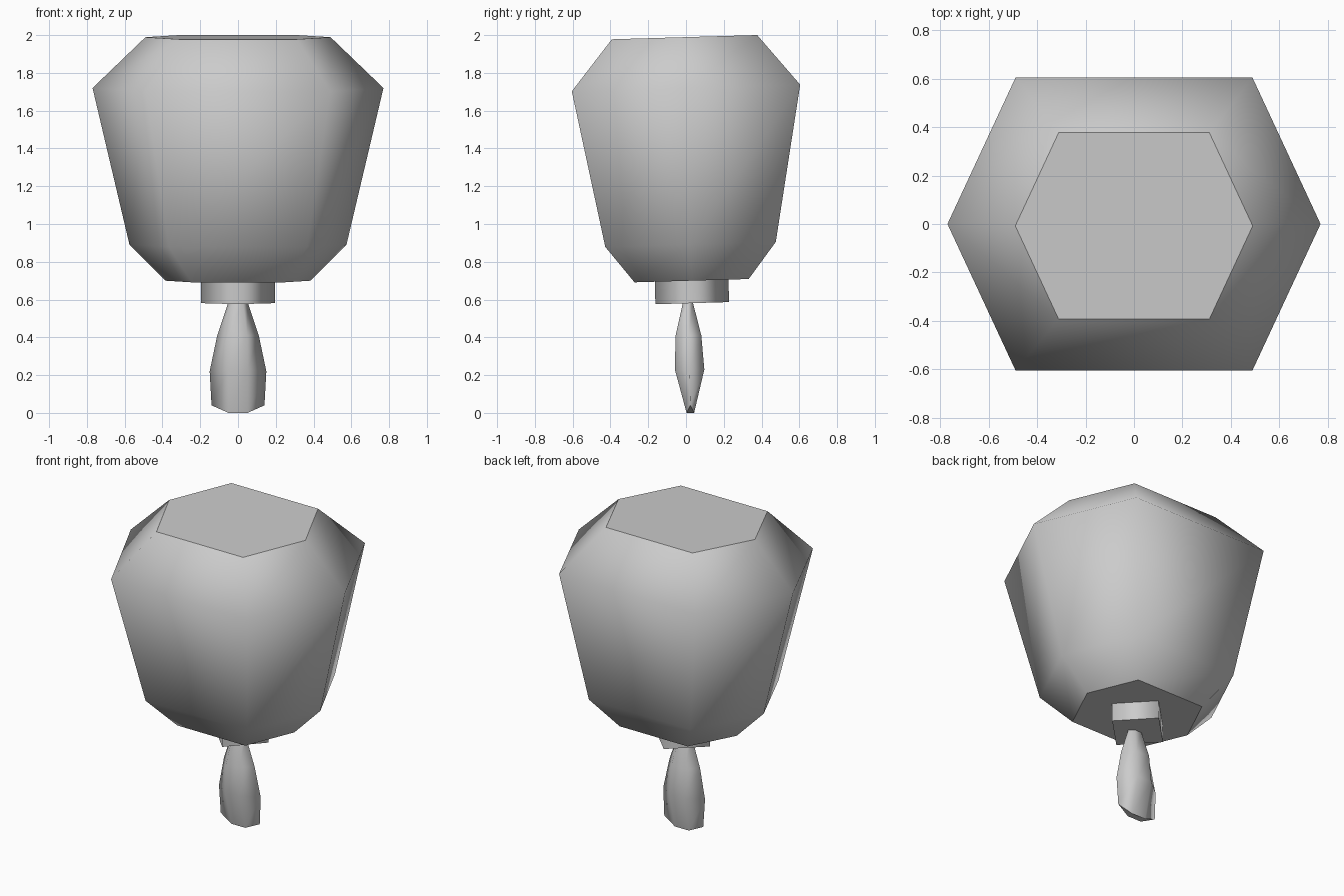
import bpy, bmesh, math
from mathutils import Vector

cube = bpy.data.objects.get("Cube")
if cube:
    bpy.data.objects.remove(cube, do_unlink=True)

# One grey for every part
grey = bpy.data.materials.new("plain_grey")
grey.use_nodes = True
colour = (0.6, 0.6, 0.6, 1.0)
grey.diffuse_color = colour
grey.node_tree.nodes["Principled BSDF"].inputs["Base Color"].default_value = colour


def loft(name, rings):
    """Skin equal-sized rings of points: smooth sides, sharp flat caps."""
    bm = bmesh.new()
    loops = [[bm.verts.new(p) for p in ring] for ring in rings]
    n = len(loops[0])
    for a, b in zip(loops, loops[1:]):
        for i in range(n):
            j = (i + 1) % n
            bm.faces.new((a[i], a[j], b[j], b[i])).smooth = True
    for loop in (loops[0], loops[-1]):
        cap = bm.faces.new(loop)
        for edge in cap.edges:
            edge.smooth = False
    bmesh.ops.recalc_face_normals(bm, faces=bm.faces)
    mesh = bpy.data.meshes.new(name)
    bm.to_mesh(mesh)
    bm.free()
    mesh.materials.append(grey)
    obj = bpy.data.objects.new(name, mesh)
    bpy.context.collection.objects.link(obj)
    return obj


def hexagon(tip, side, depth):
    """Flat six-sided outline with its points on the x axis."""
    return [(tip, 0), (side, depth), (-side, depth),
            (-tip, 0), (-side, -depth), (side, -depth)]


TILT = 0.029  # the body and collar lean slightly forward


def tilted(outline, z):
    yc = -TILT * (z - 1.72)
    return [(x, y + yc, z + TILT * y) for x, y in outline]


# Six-sided body: bottom, lower shoulder, widest ring, top
body_profile = [(0.385, 0.70), (0.575, 0.892), (0.77, 1.72), (0.49, 1.989)]
loft("body", [tilted(hexagon(r, r * 0.635, r * 0.785), z)
              for r, z in body_profile])

# Square collar turned corner-forward below the body
diamond = [(0.195, 0), (0, 0.195), (-0.195, 0), (0, -0.195)]
loft("collar", [tilted(diamond, z) for z in (0.581, 0.703)])

# Flattened paddle: tip width, side width, half depth, y centre, side z, tip z
paddle_profile = [
    (0.140, 0.050, 0.020, 0.023, 0.00, 0.04),
    (0.150, 0.052, 0.078, 0.019, 0.23, 0.22),
    (0.110, 0.048, 0.068, 0.013, 0.41, 0.41),
    (0.050, 0.025, 0.025, 0.010, 0.59, 0.59),
]
rings = []
for tip, side, depth, yc, side_z, tip_z in paddle_profile:
    rings.append([(x, y + yc, tip_z if y == 0 else side_z)
                  for x, y in hexagon(tip, side, depth)])
loft("paddle", rings)
